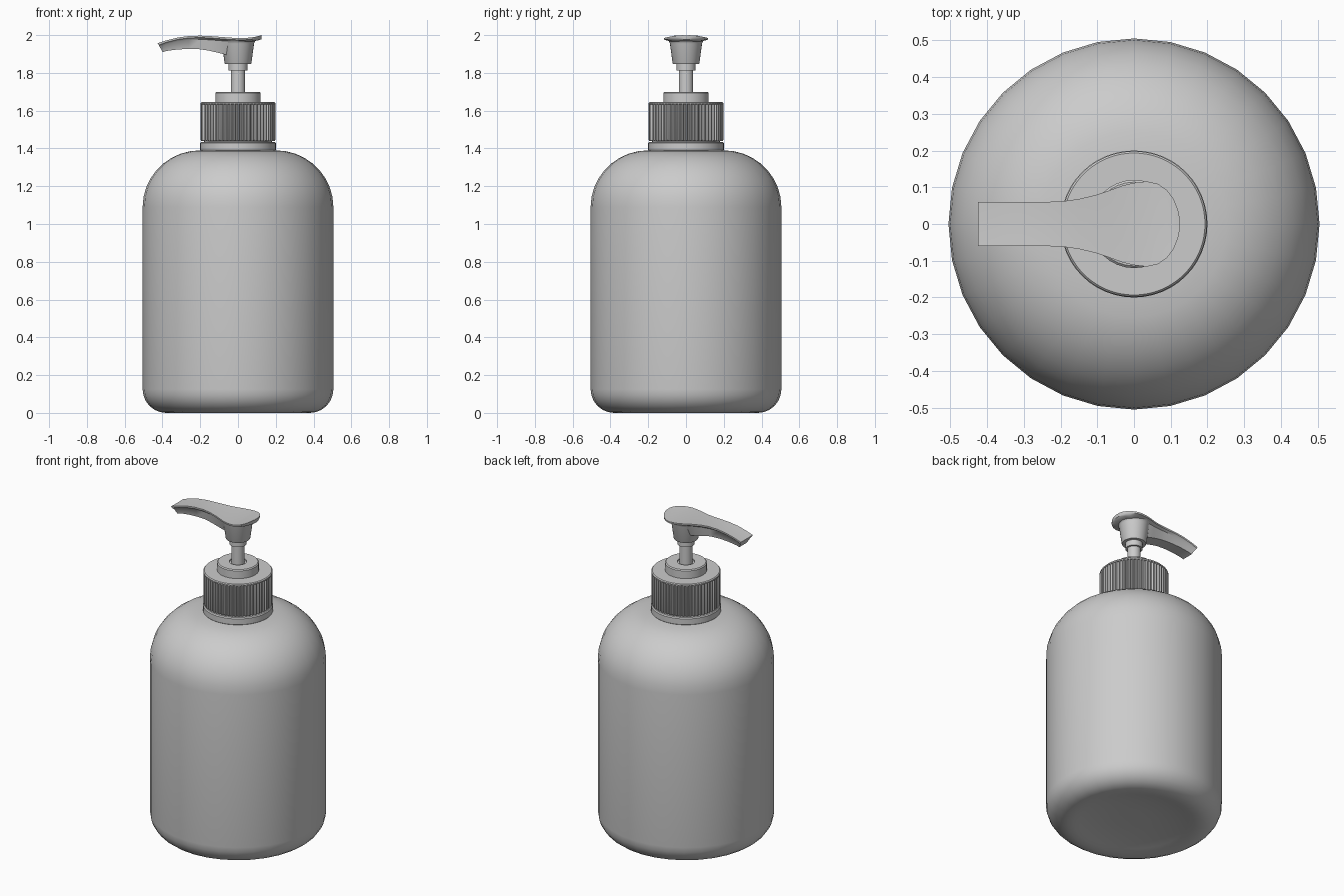
import bpy, bmesh
from math import sin, cos, pi, radians, sqrt

if "Cube" in bpy.data.objects:
    bpy.data.objects.remove(bpy.data.objects["Cube"])


def finish(name, bm, angle=35):
    bmesh.ops.remove_doubles(bm, verts=bm.verts, dist=1e-5)
    bmesh.ops.recalc_face_normals(bm, faces=bm.faces)
    me = bpy.data.meshes.new(name)
    bm.to_mesh(me)
    bm.free()
    ob = bpy.data.objects.new(name, me)
    bpy.context.collection.objects.link(ob)
    bpy.ops.object.select_all(action='DESELECT')
    ob.select_set(True)
    bpy.context.view_layer.objects.active = ob
    bpy.ops.object.shade_smooth_by_angle(angle=radians(angle))
    return ob


def skin(bm, rings):
    # Bridge consecutive closed rings and cap both ends
    vs = [[bm.verts.new(p) for p in r] for r in rings]
    n = len(vs[0])
    for a, b in zip(vs, vs[1:]):
        for i in range(n):
            j = (i + 1) % n
            bm.faces.new((a[i], a[j], b[j], b[i]))
    bm.faces.new(vs[0][::-1])
    bm.faces.new(vs[-1])


def lathe(name, profile, n=32, angle=35):
    bm = bmesh.new()
    skin(bm, [[(r * cos(2 * pi * i / n), r * sin(2 * pi * i / n), z)
               for i in range(n)] for r, z in profile])
    return finish(name, bm, angle)


def arc(cx, cz, rx, rz, a0, a1, n):
    return [(cx + rx * cos(radians(a0 + (a1 - a0) * i / n)),
             cz + rz * sin(radians(a0 + (a1 - a0) * i / n))) for i in range(n + 1)]


# Bottle body: recessed base, rounded foot, straight wall, domed shoulder, neck
body = [(0.10, 0.03), (0.22, 0.025), (0.31, 0.01), (0.345, 0.003)]
body += arc(0.38, 0.125, 0.125, 0.125, -90, 0, 6)
body += arc(0.20, 1.09, 0.305, 0.30, 0, 90, 9)
body += [(0.18, 1.392), (0.18, 1.45)]
lathe("bottle_body", body)

# Ring at the neck under the cap
lathe("neck_ring", [(0.17, 1.385), (0.195, 1.385), (0.2, 1.392), (0.2, 1.428),
                    (0.195, 1.435), (0.17, 1.435)], 48)

# Ribbed screw cap
ribs, radii = 60, (0.198, 0.198, 0.189, 0.189)
bm = bmesh.new()


def rib_ring(z, s=1.0, round_r=None):
    n = ribs * 4
    return [((round_r or radii[i % 4] * s) * cos(2 * pi * i / n),
             (round_r or radii[i % 4] * s) * sin(2 * pi * i / n), z) for i in range(n)]


skin(bm, [rib_ring(1.44, 0.98), rib_ring(1.445), rib_ring(1.632),
          rib_ring(1.634, round_r=0.198), rib_ring(1.641, round_r=0.198),
          rib_ring(1.646, round_r=0.193)])
finish("ribbed_cap", bm, 30)

# Pump collar, stem and stem ring
lathe("pump_collar", [(0.12, 1.64), (0.12, 1.694), (0.114, 1.70),
                      (0.05, 1.70), (0.05, 1.692)])
lathe("pump_stem", [(0.038, 1.68), (0.038, 1.83)])
lathe("stem_ring", [(0.05, 1.812), (0.05, 1.86)])

# Flared cup carrying the pump head
lathe("head_cup", [(0.068, 1.847), (0.071, 1.852), (0.085, 1.955),
                   (0.09, 1.968), (0.10, 1.976)])

# Pump head: x, half width, top height, underside height
stations = [
    (-0.425, 0.060, 1.957, 1.910), (-0.38, 0.060, 1.972, 1.916),
    (-0.32, 0.060, 1.987, 1.924), (-0.26, 0.060, 1.995, 1.927),
    (-0.20, 0.061, 1.997, 1.925), (-0.15, 0.068, 1.995, 1.917),
    (-0.10, 0.080, 1.991, 1.905), (-0.06, 0.094, 1.988, 1.895),
    (-0.03, 0.105, 1.986, 1.895), (0.0, 0.112, 1.985, 1.900)]
for a in (90, 70, 52, 36, 20, 8):
    x = 0.035 + 0.090 * cos(radians(a))
    zt = 1.985 + 0.015 * ((x - 0.035) / 0.09) ** 2
    stations.append((x, 0.116 * sin(radians(a)), zt, zt - 0.022))

bm = bmesh.new()
rings = []
for k, (x, w, zt, zb) in enumerate(stations):
    tip = 0.026 if k == 0 else 0.0
    inner = min(0.78 * w, 0.072)
    low = min(0.62 * w, 0.045)
    half = [(0.5 * w, zt - 0.001), (w, zt), (w * 0.99, zt - 0.010),
            (inner, zt - 0.020), (low, zb)]
    pts = half + [(-y, z) for y, z in reversed(half)]
    rings.append([(x + tip * (zt - z) / (zt - zb), y, z) for y, z in pts])
skin(bm, rings)
finish("pump_head", bm, 40)
